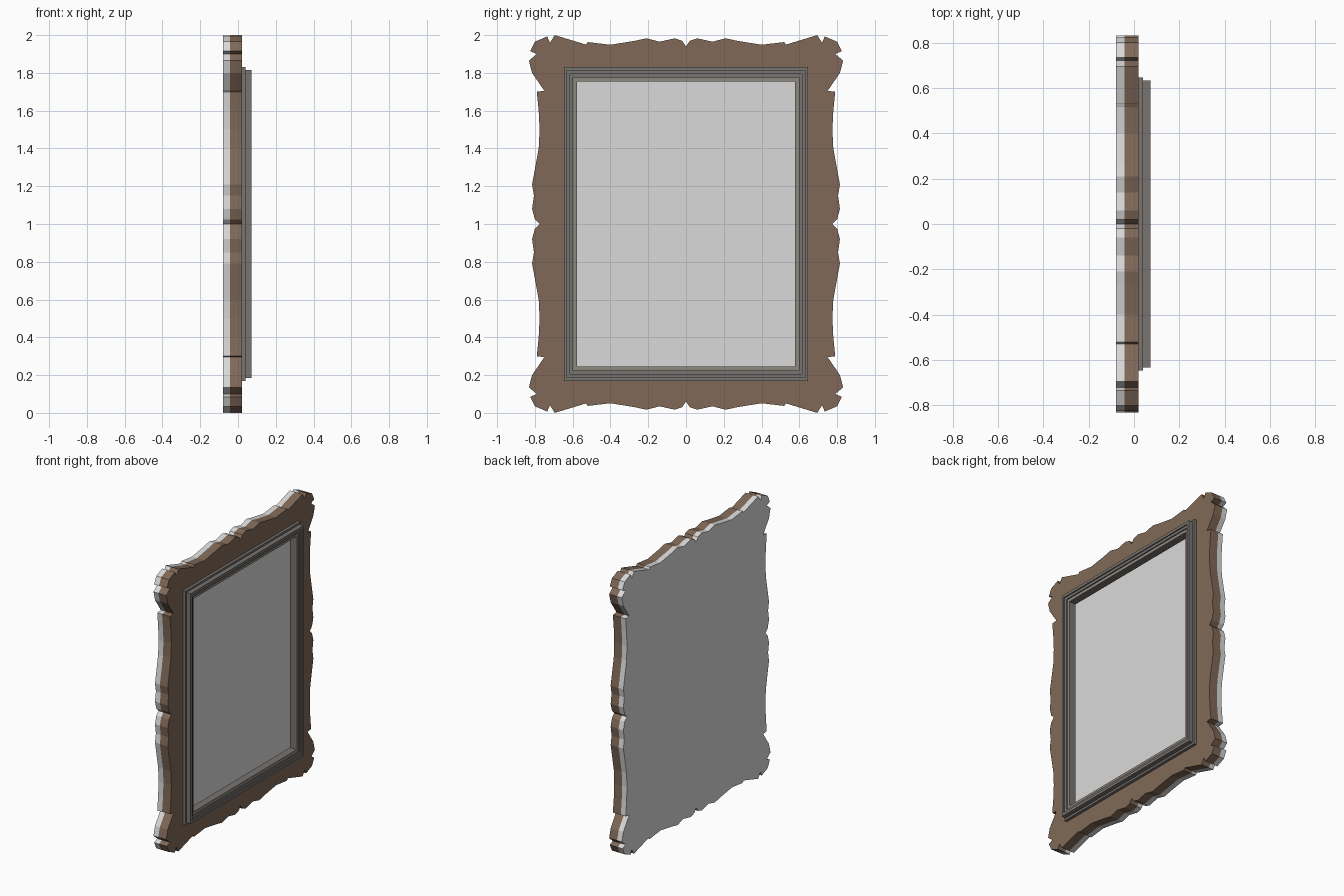
import bpy, bmesh

if "Cube" in bpy.data.objects:
    bpy.data.objects.remove(bpy.data.objects["Cube"])


def material(name, rgb):
    m = bpy.data.materials.new(name)
    m.diffuse_color = (*rgb, 1)
    m.use_nodes = True
    m.node_tree.nodes["Principled BSDF"].inputs["Base Color"].default_value = m.diffuse_color
    return m


BROWN = material("carved brown wood", (0.215, 0.141, 0.096))
WHITE = material("pale mirror board", (0.70, 0.70, 0.70))
DARK = material("grey moulding", (0.19, 0.175, 0.16))
OLIVE = material("inner moulding", (0.27, 0.25, 0.21))

# One quarter of the carved outline (y, z above mid height), top middle to side middle
QUARTER = [(0, .94), (.02, .97), (.06, .983), (.14, .965), (.21, .983), (.27, .97),
           (.40, .949), (.52, .963), (.53, .95), (.695, 1.0), (.72, .96), (.735, .993),
           (.80, .965), (.825, .915), (.79, .90), (.832, .865), (.815, .80), (.75, .705),
           (.79, .70), (.78, .60), (.775, .50), (.78, .40), (.80, .29), (.815, .21),
           (.805, .15), (.815, .08), (.80, .025), (.775, 0)]
half = QUARTER + [(y, -z) for y, z in QUARTER[-2::-1]]
OUTLINE = half + [(-y, z) for y, z in half[-2:0:-1]]


def finish(bm, name, mats):
    bmesh.ops.recalc_face_normals(bm, faces=bm.faces)
    me = bpy.data.meshes.new(name)
    bm.to_mesh(me)
    bm.free()
    for m in mats:
        me.materials.append(m)
    ob = bpy.data.objects.new(name, me)
    bpy.context.collection.objects.link(ob)
    return ob


def plate(name, loops, x0, x1, mat):
    """Flat plate from closed (y, z) loops; any second loop is a hole."""
    bm = bmesh.new()
    edges = []
    for loop in loops:
        vs = [bm.verts.new((x0, y, z + 1)) for y, z in loop]
        edges += [bm.edges.new((vs[i - 1], vs[i])) for i in range(len(vs))]
    if len(loops) == 1:
        bm.faces.new(vs)
    else:
        bmesh.ops.triangle_fill(bm, edges=edges, use_beauty=True, normal=(1, 0, 0))
    ext = bmesh.ops.extrude_face_region(bm, geom=bm.faces[:], use_keep_orig=True)
    moved = [g for g in ext["geom"] if isinstance(g, bmesh.types.BMVert)]
    bmesh.ops.translate(bm, verts=moved, vec=(x1 - x0, 0, 0))
    return finish(bm, name, [mat])


def rect(w):
    h = 0.83 + (w - 0.645) * 1.12
    return [(w, h), (w, -h), (-w, -h), (-w, h)]


# Board whose front shows as the mirror, and the carved frame ring on it
plate("mirror_board", [OUTLINE], -0.08, -0.042, WHITE)
plate("carved_frame", [OUTLINE, rect(0.64)], -0.042, 0.02, BROWN)

# Stepped moulding: (half width, front x) profile swept round the rectangle
PROFILE = [(.645, .003), (.645, .04), (.632, .04), (.632, .072), (.614, .072),
           (.614, .064), (.597, .064), (.597, .056), (.578, .056), (.578, .003)]
bm = bmesh.new()
rings = [[bm.verts.new((x, y, z + 1)) for y, z in rect(w)] for w, x in PROFILE]
n = len(rings)
for i in range(n):
    a, b = rings[i], rings[(i + 1) % n]
    for k in range(4):
        f = bm.faces.new((a[k - 1], a[k], b[k], b[k - 1]))
        f.material_index = 1 if i == 7 else 0
finish(bm, "stepped_moulding", [DARK, OLIVE])
